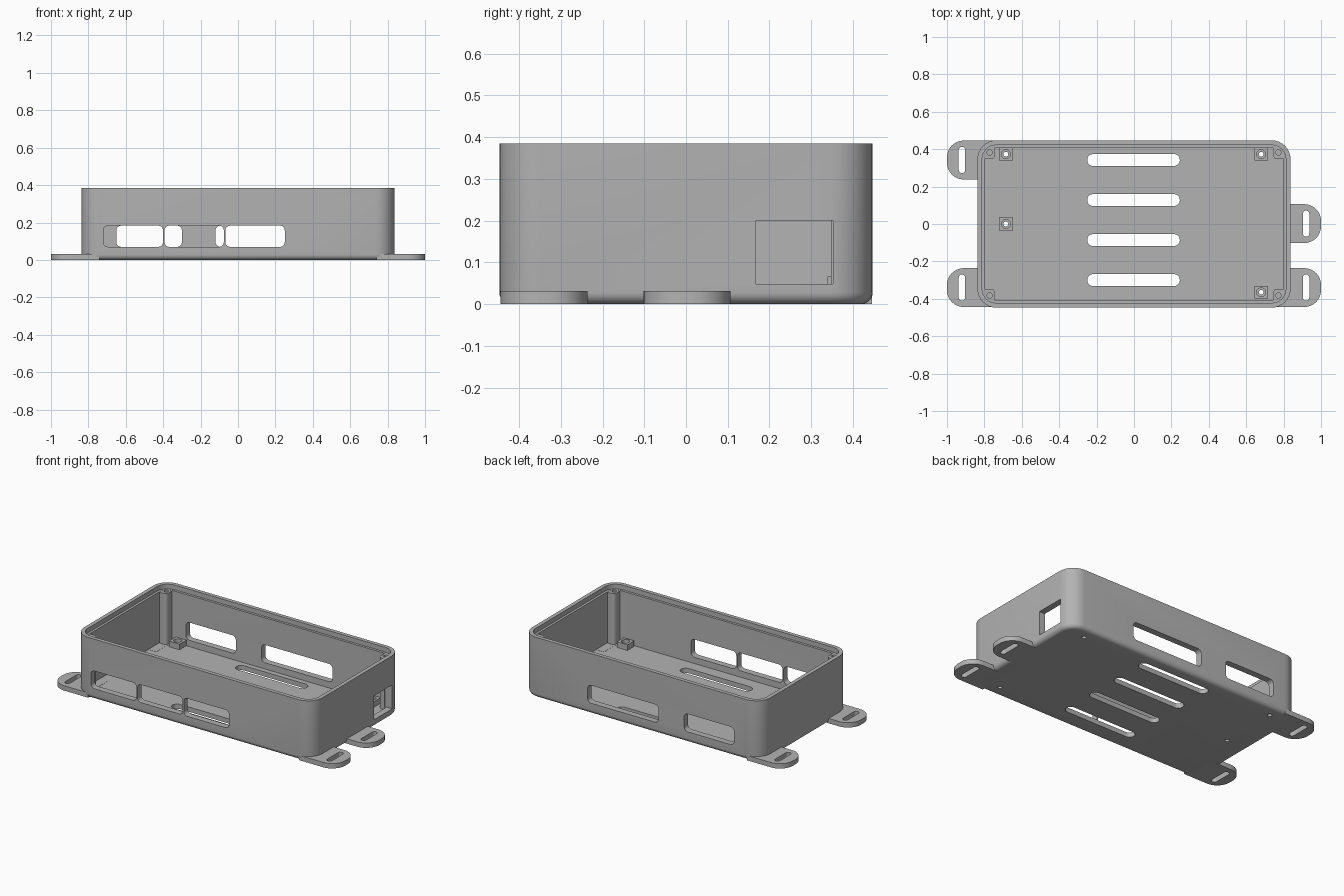
import bpy, bmesh, math
from mathutils import Vector

cube = bpy.data.objects.get("Cube")
if cube:
    bpy.data.objects.remove(cube, do_unlink=True)

grey = bpy.data.materials.new("plain_grey")
grey.use_nodes = True
COLOUR = (0.45, 0.45, 0.45, 1)
grey.diffuse_color = COLOUR
grey.node_tree.nodes["Principled BSDF"].inputs["Base Color"].default_value = COLOUR


def prism(name, xs, ys, zs, r=0.0, upright=False, bottom=0.0, steps=8):
    """Rounded box: corners rounded in plan, or in the x-z plane if upright."""
    a, b, c = (xs, zs, ys) if upright else (xs, ys, zs)
    r = min(r, (a[1] - a[0]) / 2 - 1e-4, (b[1] - b[0]) / 2 - 1e-4)
    corners = [(a[1], b[1], 0), (a[0], b[1], 90), (a[0], b[0], 180), (a[1], b[0], 270)]
    bm = bmesh.new()
    verts = []
    for u, v, start in corners:
        cu = u - r if u == a[1] else u + r
        cv = v - r if v == b[1] else v + r
        for i in range(steps + 1 if r > 0 else 1):
            t = math.radians(start + 90 * i / steps)
            p, q = cu + r * math.cos(t), cv + r * math.sin(t)
            verts.append(bm.verts.new((p, c[0], q) if upright else (p, q, c[0])))
    face = bm.faces.new(verts)
    out = bmesh.ops.extrude_face_region(bm, geom=[face])
    moved = [g for g in out["geom"] if isinstance(g, bmesh.types.BMVert)]
    depth = c[1] - c[0]
    bmesh.ops.translate(bm, verts=moved, vec=(0, depth, 0) if upright else (0, 0, depth))
    if bottom:
        rim = [e for e in bm.edges if all(abs(v.co.z - zs[0]) < 1e-5 for v in e.verts)]
        bmesh.ops.bevel(bm, geom=rim, offset=bottom, segments=6, profile=0.5, affect='EDGES')
    return finish(name, bm)


def drill(x, y, zs, r):
    """Vertical round cutter."""
    bm = bmesh.new()
    bmesh.ops.create_cone(bm, cap_ends=True, segments=24, radius1=r, radius2=r,
                          depth=zs[1] - zs[0])
    bmesh.ops.translate(bm, verts=bm.verts, vec=Vector((x, y, sum(zs) / 2)))
    return finish("cutter", bm)


def finish(name, bm):
    bmesh.ops.recalc_face_normals(bm, faces=bm.faces)
    mesh = bpy.data.meshes.new(name)
    bm.to_mesh(mesh)
    bm.free()
    mesh.materials.append(grey)
    ob = bpy.data.objects.new(name, mesh)
    bpy.context.collection.objects.link(ob)
    return ob


def combine(target, others, operation):
    bpy.context.view_layer.objects.active = target
    for ob in others:
        ob.hide_render = True
        mod = target.modifiers.new("cut", 'BOOLEAN')
        mod.operation, mod.solver, mod.object = operation, 'EXACT', ob
        bpy.ops.object.modifier_apply(modifier=mod.name)
        bpy.data.objects.remove(ob, do_unlink=True)


def smooth(ob):
    bpy.ops.object.select_all(action='DESELECT')
    ob.select_set(True)
    bpy.context.view_layer.objects.active = ob
    bpy.ops.object.shade_smooth_by_angle(angle=math.radians(30))


W, D, H, FLOOR = 0.837, 0.447, 0.385, 0.03
WALL, LIP = 0.04, 0.025

# Tray with a stepped rim
tray = prism("tray", (-W, W), (-D, D), (0, H), 0.1, bottom=0.028)
inner, rim = WALL, LIP
combine(tray, [
    prism("cavity", (-W + inner, W - inner), (-D + inner, D - inner), (FLOOR, 1), 0.06),
    prism("rim_step", (-W + rim, W - rim), (-D + rim, D - rim), (H - 0.03, 1), 0.075),
], 'DIFFERENCE')

# Corner posts and board standoffs stand on the floor
posts = [(sx, sy) for sx in (-1, 1) for sy in (-1, 1)]
standoffs = [(-0.685, 0.373), (0.68, 0.373), (0.68, -0.365), (-0.685, 0)]
supports = []
for sx, sy in posts:
    xs = sorted((sx * (W - 0.03), sx * 0.745))
    ys = sorted((sy * (D - 0.03), sy * 0.347))
    supports.append(prism("post", xs, ys, (FLOOR - 0.01, H - 0.031), 0.02))
for x, y in standoffs:
    supports.append(prism("standoff", (x - 0.037, x + 0.037), (y - 0.034, y + 0.034),
                          (FLOOR - 0.008, 0.066)))
combine(tray, supports, 'UNION')

cutters = []
# Ventilation slots in the floor
for y in (0.342, 0.128, -0.086, -0.3):
    cutters.append(prism("slot", (-0.25, 0.245), (y - 0.032, y + 0.032), (-0.1, 0.05), 0.032))
# Front and back windows
for x0, x1, side in [(-0.72, -0.401, -1), (-0.393, -0.076, -1), (-0.068, 0.25, -1),
                     (-0.65, -0.3, 1), (-0.12, 0.378, 1)]:
    ys = sorted((side * 0.38, side * 0.6))
    cutters.append(prism("window", (x0, x1), ys, (0.07, 0.183), 0.025, upright=True))
# Square side window
cutters.append(prism("side_window", (0.785, 1), (0.168, 0.352), (0.048, 0.2)))
# Screw holes
for sx, sy in posts:
    cutters.append(drill(sx * 0.772, sy * 0.382, (0.15, 0.5), 0.014))
for x, y in standoffs:
    cutters.append(drill(x, y, (0.035, 0.2), 0.024))
    cutters.append(drill(x, y, (-0.1, 0.2), 0.013))
combine(tray, cutters, 'DIFFERENCE')
smooth(tray)

# Slotted mounting tabs
for name, side, y in [("front_left_tab", 1, -0.34), ("middle_left_tab", 1, 0.002),
                      ("front_right_tab", -1, -0.34), ("back_right_tab", -1, 0.342)]:
    half = 0.104
    # the inner end is squared off and buried in the tray floor
    tab = prism(name, sorted((side * 0.72, side)), (y - half, y + half), (0, FLOOR + 0.001), 0.09)
    square = prism("tab_root", sorted((side * 0.7, side * 0.85)), (y - half, y + half),
                   (0, FLOOR + 0.001))
    combine(tab, [square], 'UNION')
    x = side * 0.92
    combine(tab, [prism("tab_slot", (x - 0.017, x + 0.017), (y - 0.07, y + 0.07),
                        (-0.1, 0.1), 0.017),
                  prism("tab_trim", sorted((side * 0.6, side * 0.741)), (-1, 1), (-0.1, 0.1))],
            'DIFFERENCE')
    smooth(tab)
